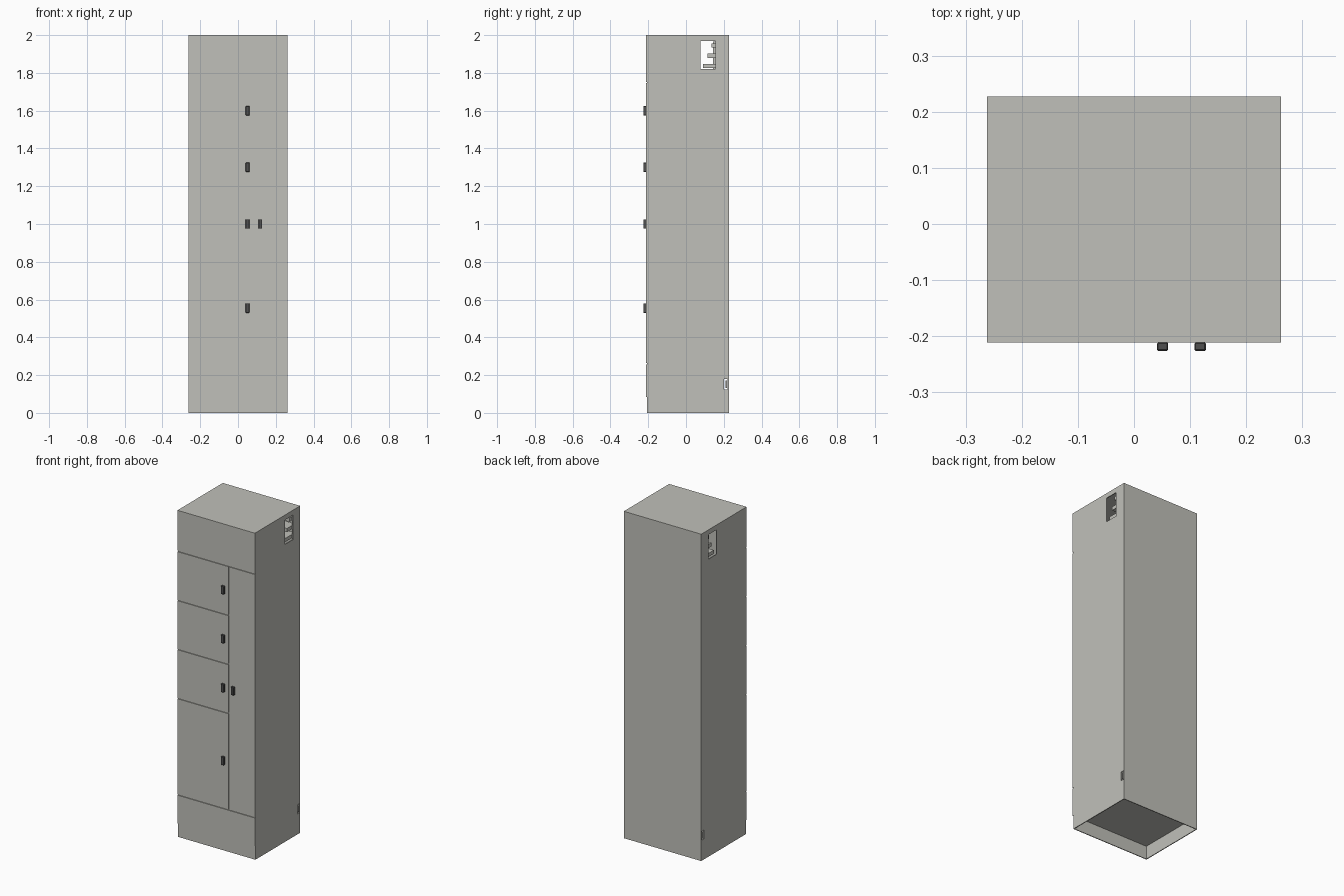
import bpy
import bmesh
from mathutils import Vector

if "Cube" in bpy.data.objects:
    bpy.data.objects.remove(bpy.data.objects["Cube"], do_unlink=True)


def material(name, rgb):
    mat = bpy.data.materials.new(name)
    mat.use_nodes = True
    color = (*rgb, 1)
    mat.diffuse_color = color
    mat.node_tree.nodes["Principled BSDF"].inputs["Base Color"].default_value = color
    return mat


grey = material("pebble grey", (0.53, 0.53, 0.49))
dark = material("dark grey", (0.08, 0.08, 0.08))


def box(name, x, y, z, mat=grey, bevel=0):
    """Box from its (min, max) extent along each axis."""
    bm = bmesh.new()
    bmesh.ops.create_cube(bm, size=1)
    for v in bm.verts:
        v.co = Vector([lo + (c + 0.5) * (hi - lo) for c, (lo, hi) in zip(v.co, (x, y, z))])
    if bevel:
        bmesh.ops.bevel(bm, geom=bm.edges[:], offset=bevel, segments=1, affect='EDGES')
    mesh = bpy.data.meshes.new(name)
    bm.to_mesh(mesh)
    bm.free()
    mesh.materials.append(mat)
    ob = bpy.data.objects.new(name, mesh)
    bpy.context.collection.objects.link(ob)
    return ob


def cut(target, x, y, z):
    cutter = box("cutter", x, y, z)
    cutter.hide_render = True
    mod = target.modifiers.new("cut", 'BOOLEAN')
    mod.operation = 'DIFFERENCE'
    mod.solver = 'EXACT'
    mod.object = cutter
    bpy.context.view_layer.objects.active = target
    bpy.ops.object.modifier_apply(modifier=mod.name)
    bpy.data.objects.remove(cutter, do_unlink=True)


W = 0.262              # half width
FRONT, SKIN = -0.211, -0.206
BACK = 0.227
SEAM = 0.003           # half gap between panels
SPLIT = 0.085          # vertical seam between door columns
LEVELS = [0.26, 0.85, 1.15, 1.45, 1.75]

# Hollow sheet-metal shell with open plinth, busbar windows and earth slots
body = box("cabinet_body", (-W, W), (SKIN, BACK), (0, 2))
inner_x = (-W + 0.005, W - 0.005)
cut(body, inner_x, (SKIN + 0.005, BACK - 0.005), (0.085, 1.995))
cut(body, inner_x, (SKIN + 0.005, BACK - 0.005), (-0.1, 0.08))
cut(body, (-1, 1), (0.078, 0.157), (1.82, 1.97))
cut(body, (-1, 1), (0.202, 0.221), (0.125, 0.18))

# Front covers above and below the doors
box("top_cover", (-W, W), (FRONT, SKIN), (LEVELS[-1] + SEAM, 2))
box("bottom_cover", (-W, W), (FRONT, SKIN), (0.085, LEVELS[0] - SEAM))

# Compartment doors, each with a latch beside the vertical seam


def latch(name, x, z):
    box(name, (x - 0.01, x + 0.01), (-0.226, FRONT), (z - 0.025, z + 0.025), dark, 0.002)


for i, (low, high) in enumerate(zip(LEVELS, LEVELS[1:])):
    box(f"compartment_door_{i + 1}", (-W, SPLIT - SEAM / 2), (FRONT, SKIN),
        (low + SEAM, high - SEAM))
    latch(f"compartment_latch_{i + 1}", 0.051, (low + high) / 2)
box("cable_door", (SPLIT + SEAM / 2, W), (FRONT, SKIN),
    (LEVELS[0] + SEAM, LEVELS[-1] - SEAM))
latch("cable_door_latch", 0.118, 1.0)

# Stepped busbars on a support, and the earth bar at the base
for i, front in enumerate((0.09, 0.113, 0.136)):
    z = 1.837 + 0.054 * i
    box(f"busbar_{i + 1}", (-W + 0.01, W - 0.01), (front, 0.19), (z - 0.011, z + 0.011))
for side, x in (("left", 0.12), ("right", -0.12)):
    box(f"busbar_support_{side}", (x - 0.01, x + 0.01), (0.142, 0.2), (1.81, 1.965))
box("earth_bar", (-W, W), (0.208, 0.216), (0.133, 0.172))
